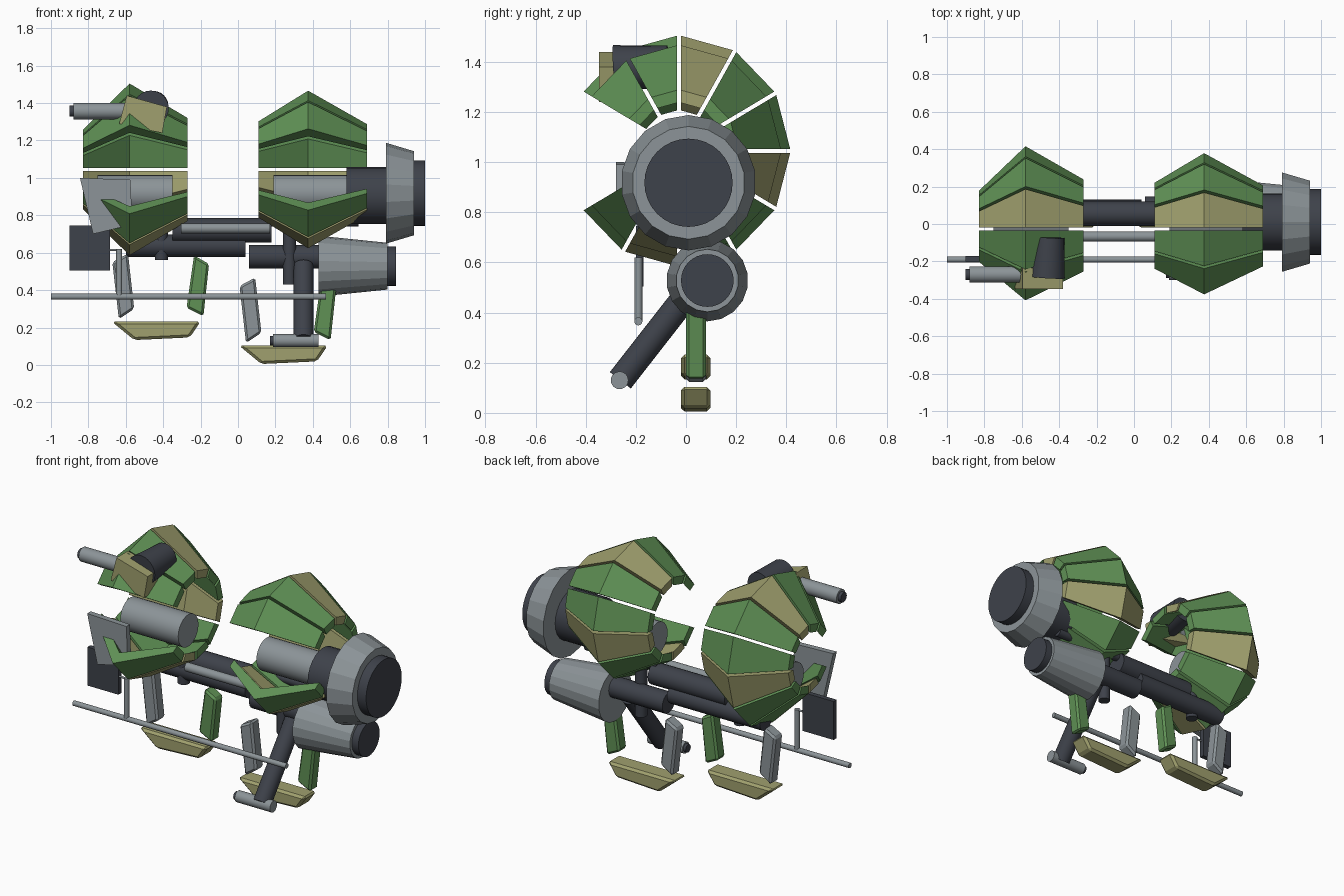
import bpy, bmesh, math
from mathutils import Vector

if "Cube" in bpy.data.objects:
    bpy.data.objects.remove(bpy.data.objects["Cube"])


def material(name, rgb):
    m = bpy.data.materials.new(name)
    m.diffuse_color = (*rgb, 1)
    m.use_nodes = True
    m.node_tree.nodes["Principled BSDF"].inputs["Base Color"].default_value = m.diffuse_color
    return m


GREEN = material("leaf green", (0.115, 0.283, 0.091))
OLIVE = material("olive tan", (0.352, 0.352, 0.156))
DARK = material("charcoal", (0.048, 0.054, 0.069))
GREY = material("steel grey", (0.262, 0.296, 0.314))


def make_object(name, bm, mats):
    bmesh.ops.recalc_face_normals(bm, faces=bm.faces)
    mesh = bpy.data.meshes.new(name)
    bm.to_mesh(mesh)
    bm.free()
    ob = bpy.data.objects.new(name, mesh)
    bpy.context.collection.objects.link(ob)
    for m in mats:
        mesh.materials.append(m)
    return ob


def rod(name, a, b, r1, mat, r2=None, sides=24, smooth=True):
    """Cylinder or cone running from point a (radius r1) to point b (radius r2)."""
    a, b = Vector(a), Vector(b)
    bm = bmesh.new()
    bmesh.ops.create_cone(bm, cap_ends=True, segments=sides, radius1=r1,
                          radius2=r1 if r2 is None else r2, depth=(b - a).length)
    ob = make_object(name, bm, [mat])
    ob.location = (a + b) / 2
    ob.rotation_euler = (b - a).to_track_quat('Z', 'Y').to_euler()
    if smooth:
        for p in ob.data.polygons:
            p.use_smooth = len(p.vertices) == 4
    return ob


def xrod(name, x0, x1, y, z, r, mat, r2=None, **kw):
    return rod(name, (x0, y, z), (x1, y, z), r, mat, r2, **kw)


def plate(name, outline, y0, y1, mat, bevel=0.0):
    """Front-facing (x, z) outline extruded from y0 to y1."""
    bm = bmesh.new()
    rings = [[bm.verts.new((x, y, z)) for x, z in outline] for y in (y0, y1)]
    n = len(outline)
    bm.faces.new(rings[0])
    bm.faces.new(rings[1][::-1])
    for i in range(n):
        j = (i + 1) % n
        bm.faces.new((rings[0][i], rings[0][j], rings[1][j], rings[1][i]))
    ob = make_object(name, bm, [mat])
    if bevel:
        mod = ob.modifiers.new("soft_edges", 'BEVEL')
        mod.width = bevel
        mod.segments = 1
    return ob


# Armour drums: ten separate wedge panels each, open at the front
def drum(name, profile, gap=0.008):
    outer = profile
    inner = [(x, r - t) for (x, r), t in zip(profile, (0.05, 0.08, 0.05))][::-1]
    section = outer + inner
    bm = bmesh.new()

    def ring(deg, side):
        a = math.radians(deg)
        off = side * gap
        verts = []
        for x, r in section:
            y = -0.028 + 0.975 * r * math.cos(a) - off * math.sin(a)
            z = 1.045 + 1.01 * r * math.sin(a) + off * math.cos(a)
            verts.append(bm.verts.new((x, y, z)))
        return verts

    for start in range(-150, 150, 30):
        p, q = ring(start, 1), ring(start + 30, -1)
        n = len(section)
        faces = [bm.faces.new((p[i], p[(i + 1) % n], q[(i + 1) % n], q[i])) for i in range(n)]
        # end faces split at the ridge
        for s in (p, q):
            faces.append(bm.faces.new((s[0], s[1], s[4], s[5])))
            faces.append(bm.faces.new((s[1], s[2], s[3], s[4])))
        for f in faces:
            f.material_index = 1 if start in (60, -30, -120) else 0
    return make_object(name, bm, [GREEN, OLIVE])


drum("left_armour_drum", [(-0.83, 0.21), (-0.58, 0.455), (-0.27, 0.273)])
drum("right_armour_drum", [(0.11, 0.255), (0.375, 0.417), (0.69, 0.24)])

# Cores inside the drums
xrod("left_core", -0.75, -0.35, 0.01, 0.915, 0.10, GREY)
xrod("right_core", 0.19, 0.59, 0.01, 0.915, 0.10, GREY)

# Main engine
xrod("main_engine_neck", 0.58, 0.80, 0.01, 0.905, 0.152, DARK)
xrod("main_engine_bell", 0.79, 0.94, 0.01, 0.918, 0.27, GREY, 0.225, sides=18, smooth=False)
xrod("main_engine_outlet", 0.93, 1.0, 0.01, 0.918, 0.176, DARK, sides=32)

# Lower engine
xrod("lower_engine_neck", 0.06, 0.44, 0.085, 0.578, 0.063, DARK)
xrod("lower_engine_bell", 0.43, 0.80, 0.085, 0.528, 0.163, GREY, 0.125, sides=18, smooth=False)
xrod("lower_engine_outlet", 0.79, 0.845, 0.085, 0.528, 0.105, DARK, sides=32)

# Spine tubes joining the two halves
xrod("upper_spine", -0.35, 0.18, 0.055, 0.72, 0.066, DARK)
xrod("lower_spine", -0.60, 0.04, 0.07, 0.637, 0.06, DARK)
xrod("spine_pipe", -0.305, 0.17, -0.067, 0.73, 0.027, GREY)
xrod("rear_spine", 0.15, 0.645, 0.055, 0.77, 0.03, DARK)
rod("left_peg", (-0.41, 0.05, 0.56), (-0.41, 0.05, 0.73), 0.035, DARK)
rod("right_peg", (0.275, 0.05, 0.43), (0.275, 0.05, 0.73), 0.035, DARK)

# Landing strut with its foot bar
rod("strut", (0.35, 0.05, 0.53), (0.35, -0.262, 0.13), 0.053, DARK)
xrod("strut_foot", 0.187, 0.43, -0.265, 0.13, 0.035, GREY)
xrod("strut_foot_tip", 0.17, 0.19, -0.265, 0.13, 0.025, DARK)

# Long probe and its hanger
xrod("probe", -1.0, 0.47, -0.19, 0.365, 0.016, GREY, sides=16)
rod("probe_hanger", (-0.635, -0.19, 0.365), (-0.635, -0.19, 0.62), 0.016, GREY, sides=16)
xrod("hanger_arm", -0.74, -0.62, -0.19, 0.615, 0.006, GREY, sides=8)

# Side plates
plate("shield_plate", [(-0.845, 1.0), (-0.575, 0.99), (-0.565, 0.75), (-0.775, 0.70)],
      -0.28, -0.245, GREY)
plate("square_plate", [(-0.90, 0.745), (-0.685, 0.745), (-0.685, 0.505), (-0.90, 0.505)],
      -0.20, -0.17, DARK)

# Two matching claws, each with grey finger, green finger and olive base
for side, dx, dz in (("left", 0, 0), ("right", 0.68, -0.128)):
    def moved(pts):
        return [(x + dx, z + dz) for x, z in pts]
    plate(side + "_claw_grey_finger",
          moved([(-0.672, 0.55), (-0.588, 0.595), (-0.555, 0.30), (-0.637, 0.245)]),
          0.0, 0.08, GREY, 0.012)
    plate(side + "_claw_green_finger",
          moved([(-0.235, 0.585), (-0.155, 0.54), (-0.185, 0.26), (-0.275, 0.305)]),
          0.0, 0.08, GREEN, 0.012)
    plate(side + "_claw_base",
          moved([(-0.675, 0.232), (-0.2, 0.232), (-0.258, 0.147), (-0.555, 0.133)]),
          -0.02, 0.097, OLIVE, 0.014)

# Top gun
xrod("gun_barrel", -0.88, -0.56, -0.27, 1.357, 0.044, GREY)
xrod("gun_muzzle", -0.90, -0.87, -0.27, 1.357, 0.03, DARK)
plate("gun_mount", [(-0.595, 1.44), (-0.38, 1.38), (-0.405, 1.24), (-0.635, 1.29)],
      -0.348, -0.235, OLIVE)
rod("gun_housing", (-0.465, -0.285, 1.372), (-0.452, -0.07, 1.385), 0.095, DARK, 0.08)
